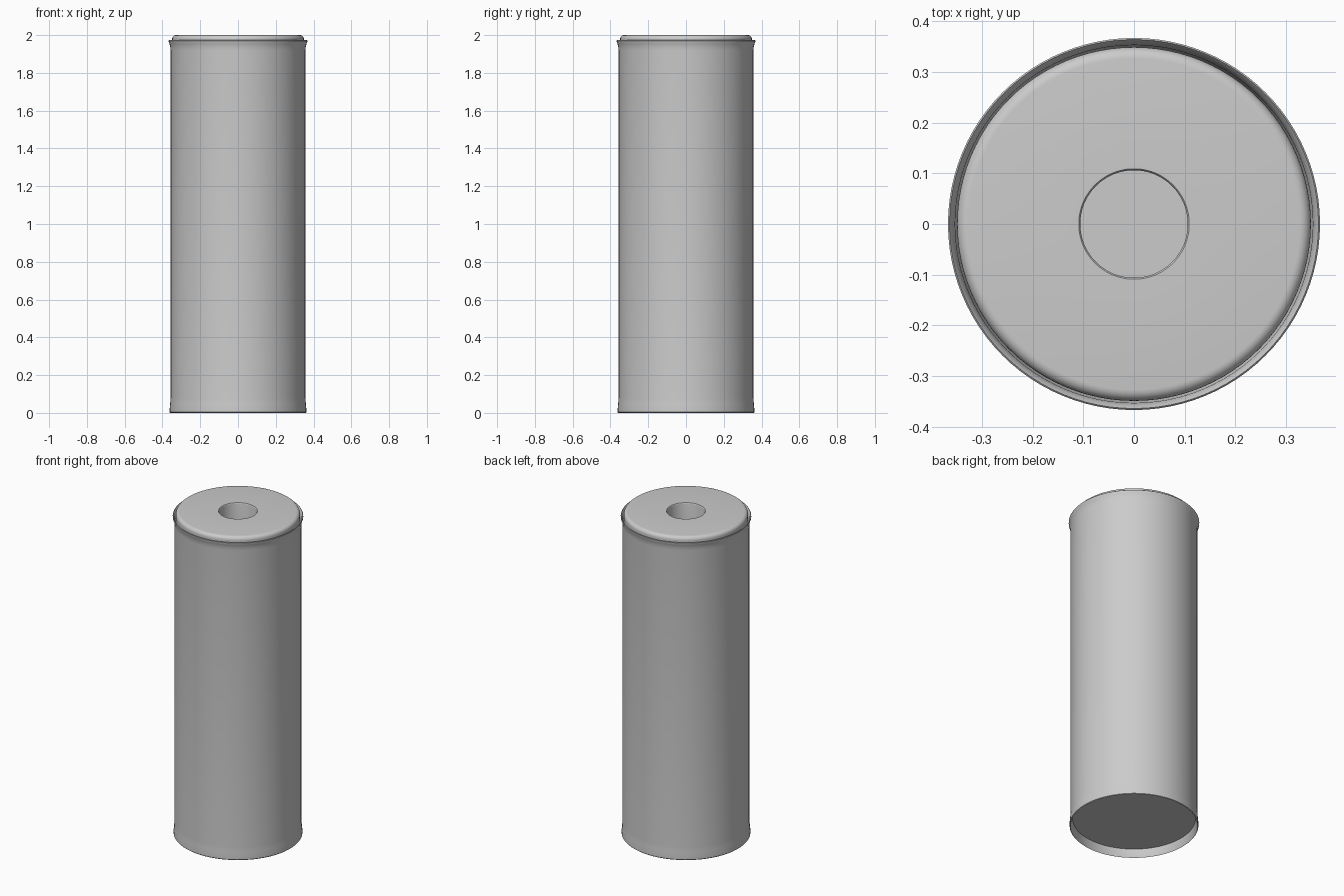
import bpy, bmesh, math

cube = bpy.data.objects.get("Cube")
if cube:
    bpy.data.objects.remove(cube, do_unlink=True)

SEGMENTS = 96

grey = bpy.data.materials.new("plain_grey")
grey.use_nodes = True
colour = (0.6, 0.6, 0.6, 1)
grey.diffuse_color = colour
grey.node_tree.nodes["Principled BSDF"].inputs["Base Color"].default_value = colour


def lathe(name, profile):
    """Spin a list of (radius, height) points around the z axis."""
    bm = bmesh.new()
    verts = [bm.verts.new((r, 0, z)) for r, z in profile]
    edges = [bm.edges.new(pair) for pair in zip(verts, verts[1:])]
    bmesh.ops.spin(bm, geom=verts + edges, axis=(0, 0, 1), cent=(0, 0, 0),
                   angle=math.tau, steps=SEGMENTS)
    bmesh.ops.remove_doubles(bm, verts=bm.verts, dist=0.00001)
    bmesh.ops.recalc_face_normals(bm, faces=bm.faces)
    mesh = bpy.data.meshes.new(name)
    bm.to_mesh(mesh)
    bm.free()
    mesh.materials.append(grey)
    obj = bpy.data.objects.new(name, mesh)
    bpy.context.collection.objects.link(obj)
    bpy.ops.object.select_all(action="DESELECT")
    obj.select_set(True)
    bpy.context.view_layer.objects.active = obj
    bpy.ops.object.shade_smooth_by_angle(angle=math.radians(35))
    return obj


def arc(radius, height, size, steps=6):
    """Quarter-round from a vertical side onto a flat top."""
    turns = [math.pi / 2 * i / steps for i in range(steps + 1)]
    return [(radius - size + size * math.cos(a),
             height - size + size * math.sin(a)) for a in turns]


# Outer tube: flared foot, straight wall, flared lip, recessed base
lathe("outer_tube", [
    (0, 0.05), (0.346, 0.05), (0.356, 0.004), (0.358, 0), (0.362, 0.004),
    (0.362, 0.02), (0.359, 0.05), (0.357, 0.08), (0.357, 1.92),
    (0.359, 1.94), (0.363, 1.955), (0.367, 1.965), (0.367, 1.97),
    (0.364, 1.973), (0.358, 1.965), (0.353, 1.945), (0.352, 1.92), (0, 1.0),
])

# Lid: rounded shoulder and a deep central bore
bore = [(0.109, 2), (0.107, 1.998), (0.106, 1.994), (0.106, 1.6), (0, 1.6)]
lathe("lid", [(0, 1.5), (0.25, 1.6), (0.349, 1.92)] + arc(0.349, 2, 0.022) + bore)
